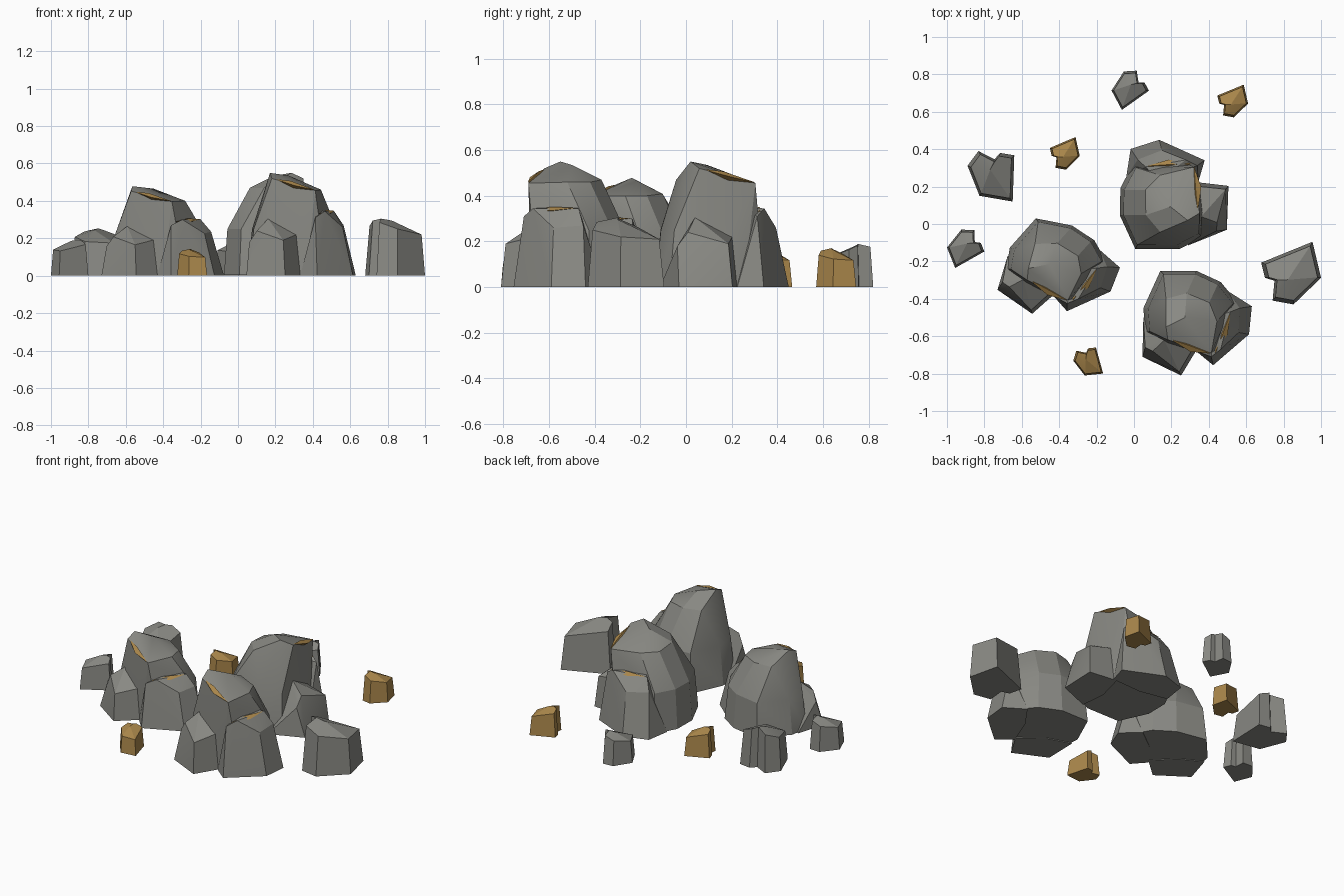
import bpy, bmesh, math
from mathutils import Matrix, Vector

if "Cube" in bpy.data.objects:
    bpy.data.objects.remove(bpy.data.objects["Cube"])


def material(name, rgb):
    m = bpy.data.materials.new(name)
    m.diffuse_color = (*rgb, 1)
    m.use_nodes = True
    m.node_tree.nodes["Principled BSDF"].inputs["Base Color"].default_value = m.diffuse_color
    return m


gold = material("ochre", (0.40, 0.24, 0.07))
stone = material("dark_stone", (0.25, 0.25, 0.228))


def finish(bm, name, mat):
    bmesh.ops.recalc_face_normals(bm, faces=bm.faces[:])
    for f in bm.faces:
        f.smooth = True
    for e in bm.edges:
        e.smooth = e.calc_face_angle(3.0) < math.radians(20)
    me = bpy.data.meshes.new(name)
    bm.to_mesh(me)
    bm.free()
    ob = bpy.data.objects.new(name, me)
    bpy.context.collection.objects.link(ob)
    me.materials.append(mat)


def hull(pts, name, mat):
    bm = bmesh.new()
    for p in pts:
        bm.verts.new(p)
    r = bmesh.ops.convex_hull(bm, input=bm.verts[:])
    loose = {v for v in r["geom_interior"] + r["geom_unused"]
             if isinstance(v, bmesh.types.BMVert)}
    bmesh.ops.delete(bm, geom=list(loose), context='VERTS')
    bmesh.ops.dissolve_limit(bm, angle_limit=math.radians(6),
                             verts=bm.verts[:], edges=bm.edges[:])
    finish(bm, name, mat)


def fit(groups, rot, box, zs):
    """Turn point groups about z and fit their plan into box (x0, x1, y0, y1)."""
    m = Matrix.Rotation(math.radians(rot), 3, 'Z')
    out = [[m @ Vector(p) for p in g] for g in groups]
    allp = [p for g in out for p in g]
    for ax in (0, 1):
        lo, hi = min(p[ax] for p in allp), max(p[ax] for p in allp)
        a, b = box[2 * ax], box[2 * ax + 1]
        for p in allp:
            p[ax] = a + (p[ax] - lo) / (hi - lo) * (b - a)
    for p in allp:
        p.z *= zs
    return out


# Boulder cluster: tall body, side lobe, low front rock, two ochre seams
base = [(.14, -.25), (.33, -.25), (.46, -.31), (.55, -.42), (.47, -.65),
        (.36, -.68), (.17, -.65), (.06, -.58), (.05, -.45)]
body = [(x, y, .005) for x, y in base]
body += [(.30 + (x - .30) * .9, -.50 + (y + .50) * .93, .25) for x, y in base]
body += [(.17, -.40, .47), (.28, -.37, .47), (.40, -.42, .46), (.44, -.52, .46),
         (.41, -.69, .455), (.18, -.62, .52), (.17, -.55, .55), (.27, -.50, .535)]
lobe = [(.33, -.68, 0), (.42, -.755, 0), (.61, -.59, 0), (.625, -.44, 0),
        (.5, -.36, 0), (.4, -.5, 0), (.41, -.71, .31), (.46, -.67, .345),
        (.51, -.47, .345), (.56, -.45, .27), (.555, -.58, .26), (.42, -.5, .35)]
low = [(.045, -.71, 0), (.25, -.81, 0), (.34, -.66, 0), (.2, -.55, 0), (.05, -.50, 0),
       (.06, -.66, .18), (.10, -.68, .24), (.16, -.62, .305), (.31, -.67, .22),
       (.27, -.6, .27), (.24, -.79, .19)]
seam1 = [(.19, -.615, .518), (.41, -.693, .458), (.28, -.645, .507),
         (.30, -.683, .482), (.29, -.62, .45)]
seam2 = [(.43, -.69, .332), (.51, -.48, .347), (.47, -.59, .352),
         (.497, -.59, .335), (.44, -.57, .32)]
clusters = [("right", 0, (.045, .63, -.81, -.25), 1),
            ("left", -13, (-.73, -.075, -.48, .03), .87),
            ("back", 114, (-.075, .505, -.135, .45), 1)]
for tag, rot, box, zs in clusters:
    g = fit([body, lobe, low, seam1, seam2], rot, box, zs)
    for pts, part, mat in zip(g, ("body", "lobe", "low_rock", "upper_seam", "lower_seam"),
                              (stone, stone, stone, gold, gold)):
        hull(pts, f"{tag}_boulder_{part}", mat)

# Loose stones: one notched outline, tapered walls, sloping faceted top
outline = [(-.16, .06), (.11, .17), (.155, -.02), (.01, -.16), (-.1, -.14),
           (-.09, -.035), (-.14, -.02)]
tops = [.265, .21, .22, .25, .285, .305, .295]
n = len(outline)
stone_base = [(x, y, 0) for x, y in outline]
stone_top = [(.015 + (x - .015) * .87, y * .87, z) for (x, y), z in zip(outline, tops)]
stones = [("right_stone", 0, (.68, 1, -.43, -.095), 1, stone),
          ("left_rear_stone", 246, (-.89, -.64, .12, .39), .83, stone),
          ("left_stone", 188, (-1, -.80, -.235, -.03), .63, stone),
          ("rear_stone", 194, (-.12, .08, .61, .82), .62, stone),
          ("rear_ochre_stone", 0, (.445, .61, .57, .745), .56, gold),
          ("middle_ochre_stone", 0, (-.45, -.29, .29, .465), .56, gold),
          ("front_ochre_stone", -97, (-.325, -.165, -.81, -.66), .47, gold)]
for name, rot, box, zs, mat in stones:
    b, t, c = fit([stone_base, stone_top, [(-.02, -.03, .295)]], rot, box, zs)
    bm = bmesh.new()
    vb, vt = [bm.verts.new(p) for p in b], [bm.verts.new(p) for p in t]
    peak = bm.verts.new(c[0])
    bm.faces.new(vb)
    for i in range(n):
        j = (i + 1) % n
        bm.faces.new((vb[i], vb[j], vt[j], vt[i]))
        bm.faces.new((vt[i], vt[j], peak))
    bmesh.ops.dissolve_limit(bm, angle_limit=math.radians(7),
                             verts=bm.verts[:], edges=bm.edges[:])
    finish(bm, name, mat)
